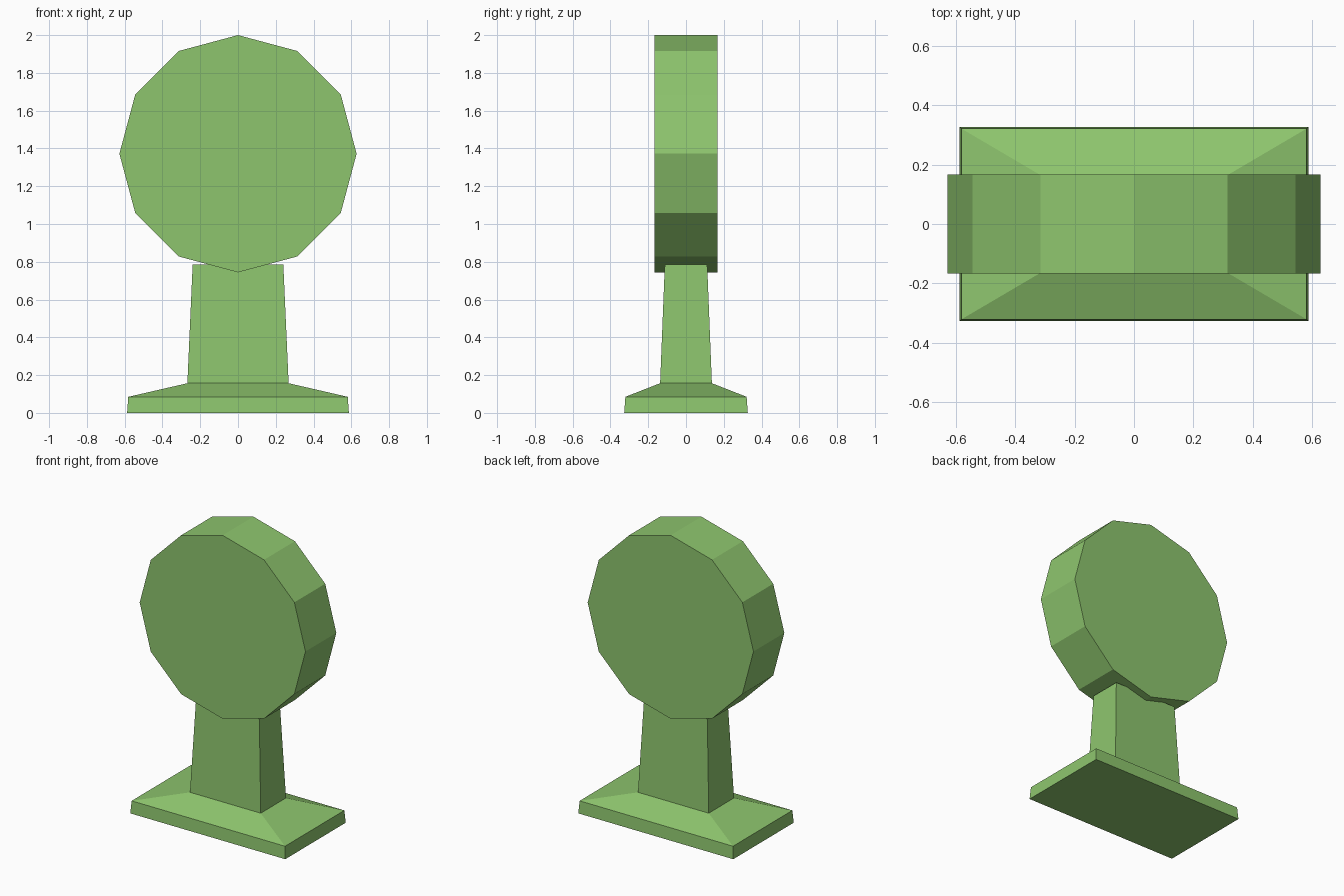
import bpy
import bmesh
from math import radians

cube = bpy.data.objects.get("Cube")
if cube:
    bpy.data.objects.remove(cube, do_unlink=True)

# Single leaf green material
green = bpy.data.materials.new("leaf_green")
green.use_nodes = True
color = (0.27, 0.56, 0.155, 1)
green.diffuse_color = color
green.node_tree.nodes["Principled BSDF"].inputs["Base Color"].default_value = color


def loft(name, sections):
    """Join rectangular sections (half width, half depth, height) into a solid."""
    bm = bmesh.new()
    rings = [[bm.verts.new((sx * w, sy * d, z))
              for sx, sy in ((-1, -1), (1, -1), (1, 1), (-1, 1))]
             for w, d, z in sections]
    for low, high in zip(rings, rings[1:]):
        for i in range(4):
            j = (i + 1) % 4
            bm.faces.new((low[i], low[j], high[j], high[i]))
    bm.faces.new(rings[0][::-1])
    bm.faces.new(rings[-1])
    mesh = bpy.data.meshes.new(name)
    bm.to_mesh(mesh)
    bm.free()
    mesh.materials.append(green)
    obj = bpy.data.objects.new(name, mesh)
    bpy.context.collection.objects.link(obj)
    return obj


# Plinth with sloped shoulders running into a tapered trunk
loft("base_and_trunk", [
    (0.587, 0.327, 0),
    (0.581, 0.321, 0.085),
    (0.268, 0.137, 0.157),
    (0.24, 0.112, 0.785),
])

# Twelve-sided upright disc, one corner pointing up
bpy.ops.mesh.primitive_cylinder_add(
    vertices=12, radius=0.628, depth=0.334,
    location=(0, 0, 1.372), rotation=(radians(90), 0, 0))
crown = bpy.context.object
crown.name = "crown_disc"
crown.data.materials.append(green)
